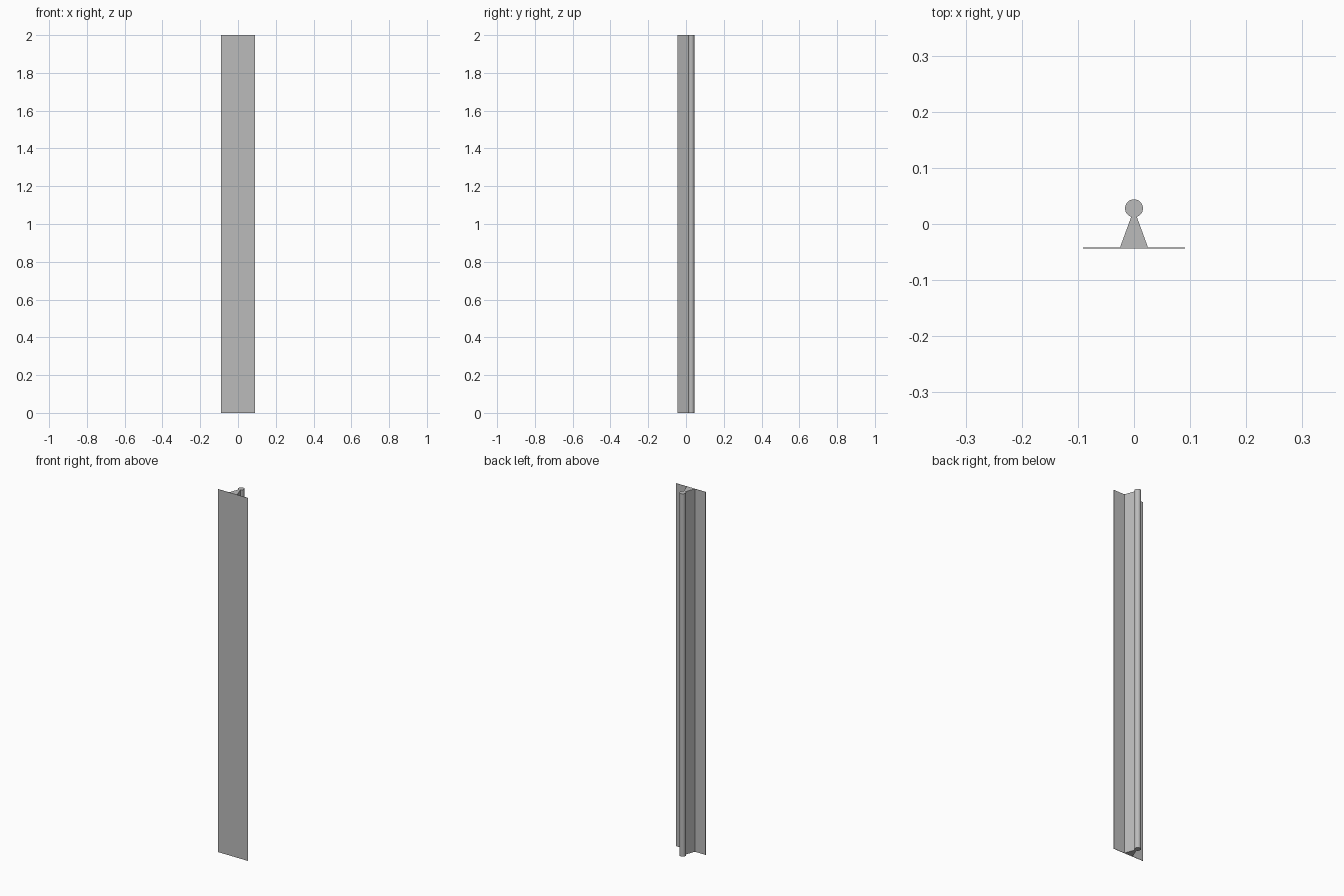
import bpy, bmesh
from math import sin, cos, pi, sqrt, asin

cube = bpy.data.objects.get("Cube")
if cube:
    bpy.data.objects.remove(cube)

HEIGHT = 2.0
FRONT, BACK = -0.044, 0.044
HALF_WIDTH = 0.091
THICK = 0.002

grey = bpy.data.materials.new("plain_grey")
grey.use_nodes = True
colour = (0.5, 0.5, 0.5, 1)
grey.diffuse_color = colour
grey.node_tree.nodes["Principled BSDF"].inputs["Base Color"].default_value = colour


def extrude_profile(name, points):
    """Stand a closed counter-clockwise xy profile up to full height."""
    bm = bmesh.new()
    face = bm.faces.new([bm.verts.new((x, y, 0)) for x, y in points])
    top = bmesh.ops.extrude_face_region(bm, geom=[face], use_keep_orig=True)
    bmesh.ops.translate(bm, vec=(0, 0, HEIGHT),
                        verts=[v for v in top["geom"] if isinstance(v, bmesh.types.BMVert)])
    bmesh.ops.recalc_face_normals(bm, faces=bm.faces)
    mesh = bpy.data.meshes.new(name)
    bm.to_mesh(mesh)
    bm.free()
    mesh.materials.append(grey)
    obj = bpy.data.objects.new(name, mesh)
    bpy.context.collection.objects.link(obj)
    return obj


# Thin flat front plate
plate_back = FRONT + THICK
extrude_profile("front_plate", [(-HALF_WIDTH, FRONT), (HALF_WIDTH, FRONT),
                                (HALF_WIDTH, plate_back), (-HALF_WIDTH, plate_back)])

# Tapered rib that runs into a round bead along the back
radius, neck, base, segments = 0.016, 0.005, 0.025, 32
bead_y = BACK - radius
start = -pi / 2 + asin(neck / radius)
sweep = pi - 2 * start
bead = [(radius * cos(start + sweep * i / segments),
         bead_y + radius * sin(start + sweep * i / segments)) for i in range(segments + 1)]
rib = extrude_profile("rib_with_bead", [(-base, plate_back), (base, plate_back)] + bead)

bpy.ops.object.select_all(action="DESELECT")
rib.select_set(True)
bpy.context.view_layer.objects.active = rib
bpy.ops.object.shade_smooth_by_angle(angle=pi / 6)
